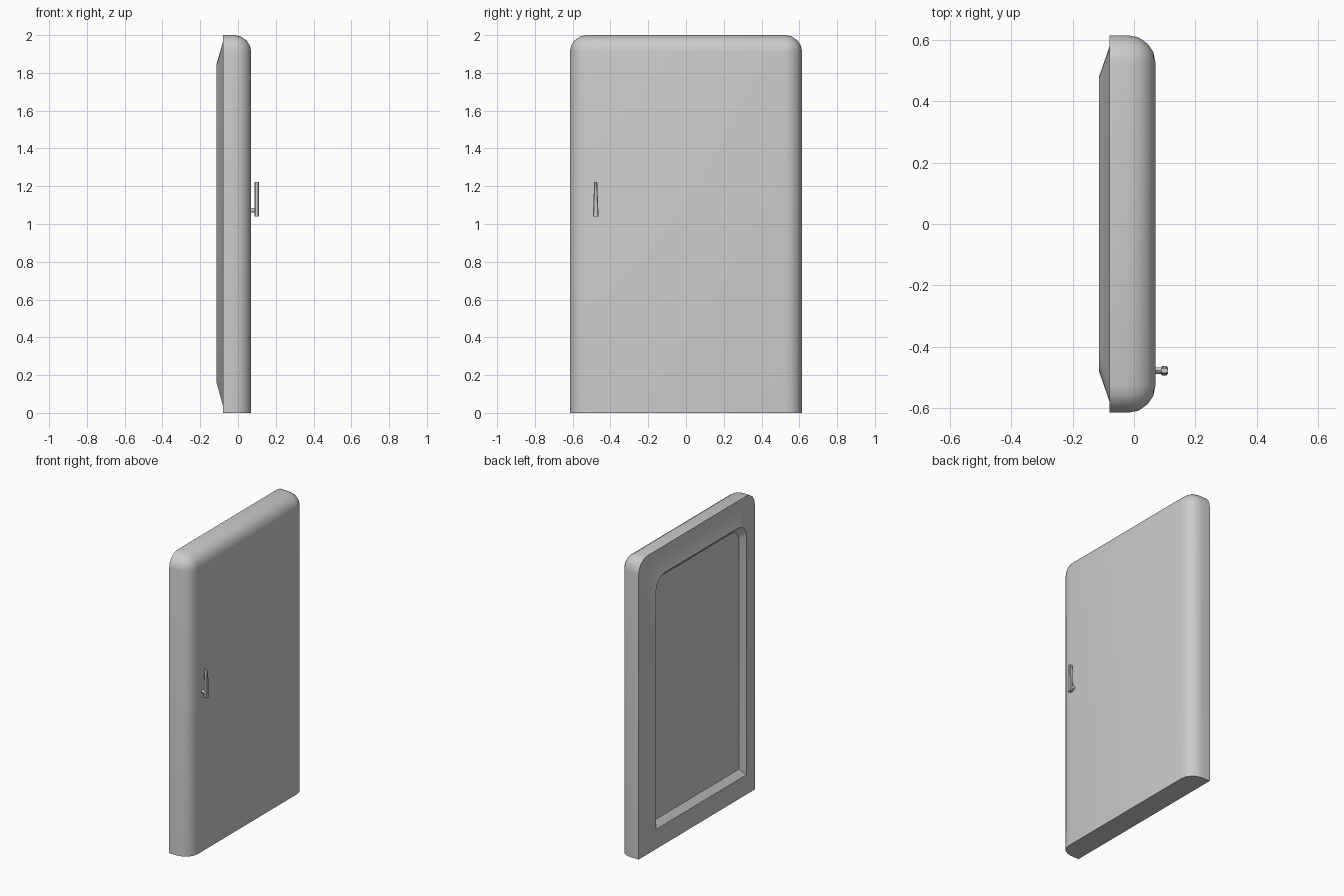
import bpy, bmesh, math

if "Cube" in bpy.data.objects:
    bpy.data.objects.remove(bpy.data.objects["Cube"])

W, H, R, SEG = 0.615, 2.0, 0.09, 4


def outline(x, inset, bottom, r):
    """Door outline at depth x: square bottom corners, rounded top corners."""
    w, top = W - inset, H - inset
    pts = [(x, -w, bottom), (x, w, bottom)]
    for sign, start in ((1, 0), (-1, math.pi / 2)):
        for i in range(SEG + 1):
            a = start + i * math.pi / 2 / SEG
            pts.append((x, sign * (w - r) + r * math.cos(a), top - r + r * math.sin(a)))
    return pts


def finish(name, bm, angle):
    bmesh.ops.remove_doubles(bm, verts=bm.verts, dist=1e-4)
    bmesh.ops.recalc_face_normals(bm, faces=bm.faces)
    mesh = bpy.data.meshes.new(name)
    bm.to_mesh(mesh)
    bm.free()
    ob = bpy.data.objects.new(name, mesh)
    bpy.context.collection.objects.link(ob)
    bpy.ops.object.select_all(action='DESELECT')
    ob.select_set(True)
    bpy.context.view_layer.objects.active = ob
    bpy.ops.object.shade_smooth_by_angle(angle=math.radians(angle))
    return ob


def loft(name, loops, angle=32):
    bm = bmesh.new()
    rings = [[bm.verts.new(p) for p in loop] for loop in loops]
    for a, b in zip(rings, rings[1:]):
        for i in range(len(a)):
            j = (i + 1) % len(a)
            bm.faces.new((a[i], a[j], b[j], b[i]))
    bm.faces.new(rings[0][::-1])
    bm.faces.new(rings[-1])
    return finish(name, bm, angle)


# Door: recessed liner, sloped ridge, back rim, side walls, rounded front edge
loops = [
    outline(-0.08, 0.17, 0.20, 0.08),
    outline(-0.114, 0.135, 0.16, R),
    outline(-0.08, 0.037, 0.04, R),
    outline(-0.08, 0.0, 0.0, R),
]
for i in range(SEG + 1):
    a = i * math.pi / 2 / SEG
    inset = R * (1 - math.cos(a))
    loops.append(outline(-0.02 + R * math.sin(a), inset, 0.0, R - inset))
# slide the liner and ridge tops down to leave a taller upper border
loops[0] = [(x, y, z - 0.02 if z > 1 else z) for x, y, z in loops[0]]
loops[1] = [(x, y, z - 0.02 if z > 1 else z) for x, y, z in loops[1]]
loft("door_panel", loops)


def bar_section(z, half_y):
    """Chamfered rectangular section of the handle grip."""
    cx, cy, hx, c = 0.099, -0.478, 0.011, 0.004
    pts = []
    for sx, sy in ((1, 1), (-1, 1), (-1, -1), (1, -1)):
        pair = [(cx + sx * hx, cy + sy * (half_y - c), z),
                (cx + sx * (hx - c), cy + sy * half_y, z)]
        pts += pair if sx * sy > 0 else pair[::-1]
    return pts


# Handle: tapered upright grip
loft("handle_grip", [bar_section(1.04, 0.015), bar_section(1.222, 0.008)])

# Handle: round stem joining grip to door
stem = []
for x in (0.06, 0.092):
    stem.append([(x, -0.478 + 0.011 * math.cos(k * math.pi / 4),
                  1.073 + 0.013 * math.sin(k * math.pi / 4)) for k in range(8)])
loft("handle_stem", stem, 50)
